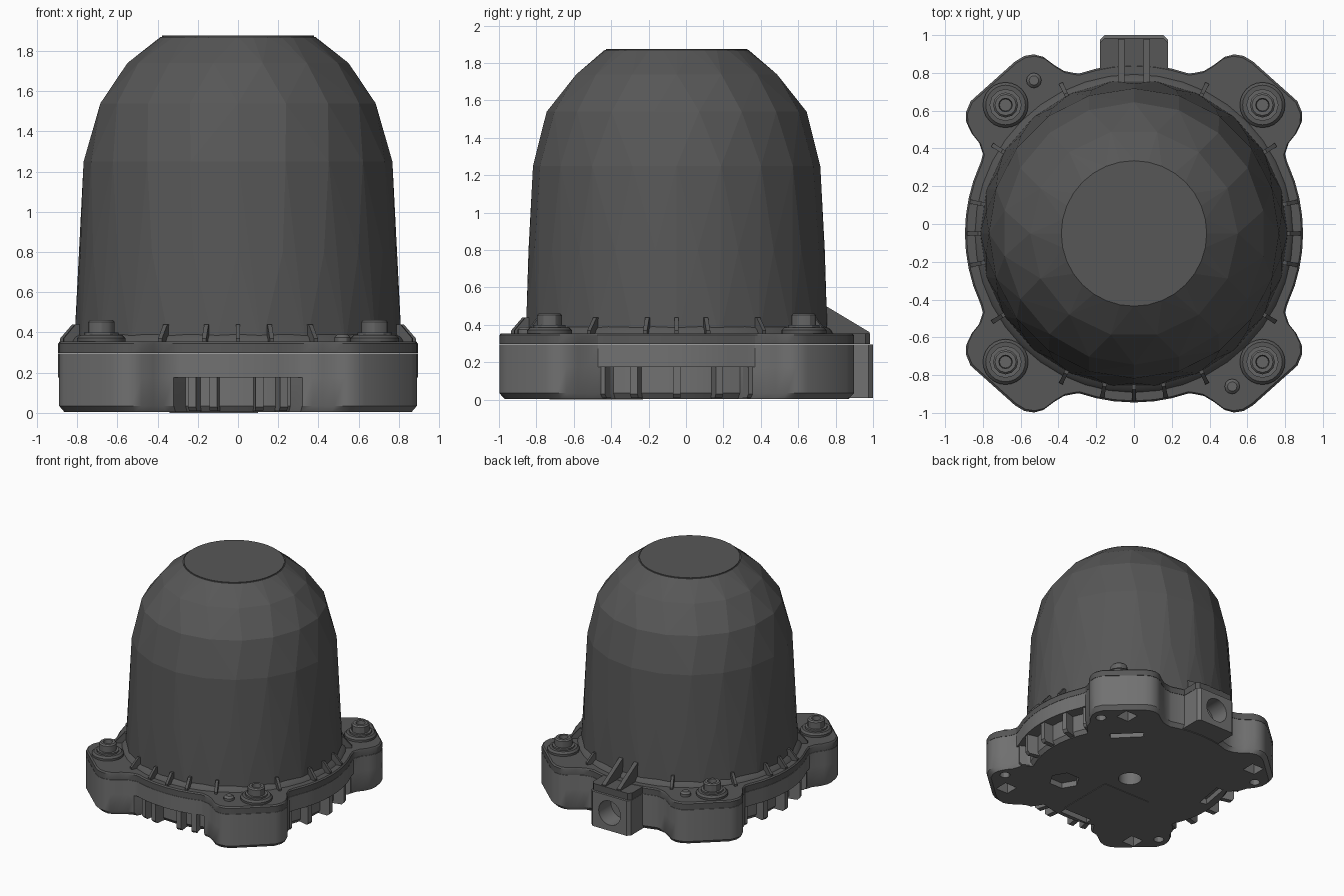
import bpy, bmesh, math
from math import sin, cos, pi, radians
from mathutils import Matrix, Vector

if "Cube" in bpy.data.objects:
    bpy.data.objects.remove(bpy.data.objects["Cube"])

CY = -0.05  # centre line of the dome in y


def material(name, v):
    m = bpy.data.materials.new(name)
    m.use_nodes = True
    m.diffuse_color = (v, v, v, 1)
    m.node_tree.nodes["Principled BSDF"].inputs["Base Color"].default_value = (v, v, v, 1)
    return m


COVER = material("dark grey cover", 0.095)
BASE = material("mid grey base", 0.165)
STEEL = material("grey bolt", 0.13)


def finish(name, bm, mat, smooth=True):
    bmesh.ops.remove_doubles(bm, verts=bm.verts, dist=0.0002)
    bmesh.ops.recalc_face_normals(bm, faces=bm.faces)
    me = bpy.data.meshes.new(name)
    bm.to_mesh(me)
    bm.free()
    ob = bpy.data.objects.new(name, me)
    bpy.context.collection.objects.link(ob)
    me.materials.append(mat)
    if smooth:
        bpy.ops.object.select_all(action='DESELECT')
        ob.select_set(True)
        bpy.context.view_layer.objects.active = ob
        bpy.ops.object.shade_smooth_by_angle(angle=radians(30))
    return ob


def loft(bm, rings):
    """Closed solid through rings of equal length."""
    rows = [[bm.verts.new(p) for p in r] for r in rings]
    n = len(rows[0])
    for a, b in zip(rows, rows[1:]):
        for i in range(n):
            bm.faces.new((a[i], a[(i + 1) % n], b[(i + 1) % n], b[i]))
    bm.faces.new(rows[0][::-1])
    bm.faces.new(rows[-1])


def level(outline, z, s=1.0):
    return [(x * s, CY + (y - CY) * s, z) for x, y in outline]


def circle(r, z, n, x=0, y=CY, turn=0):
    return [(x + r * cos(2 * pi * (i + turn) / n), y + r * sin(2 * pi * (i + turn) / n), z)
            for i in range(n)]


def lathe(bm, profile, n, x=0, y=CY):
    loft(bm, [circle(r, z, n, x, y) for r, z in profile])


def extrude_profile(bm, pts, width, angle=0, origin=(0, CY)):
    """Profile of (radius, z) points given a width, turned about the centre."""
    m = Matrix.Translation((*origin, 0)) @ Matrix.Rotation(radians(angle), 4, 'Z')
    loft(bm, [[m @ Vector((r, s * width / 2, z)) for r, z in pts] for s in (-1, 1)])


# Four-lobed outline: quarter with arcs and one rounded ear, then mirrored
EAR = [(0.80, 0.42), (0.82, 0.48), (0.86, 0.53), (0.888, 0.59), (0.89, 0.64), (0.865, 0.70),
       (0.63, 0.91), (0.58, 0.94), (0.53, 0.948), (0.48, 0.935), (0.42, 0.89), (0.37, 0.86), (0.32, 0.85)]


def outline(side, front, back):
    def quarter(end):
        arc = [(side * cos(radians(a)), side * sin(radians(a))) for a in (0, 6, 12, 18, 25)]
        tip = [(end * cos(radians(a)), end * sin(radians(a))) for a in (71, 77, 83, 90)]
        return arc + EAR + tip
    b, f = quarter(back), quarter(front)
    pts = b + [(-x, y) for x, y in b[-2::-1]]
    pts += [(-x, -y) for x, y in f[1:]] + [(x, -y) for x, y in f[-2:0:-1]]
    return [(x, y + CY) for x, y in pts]


rim = outline(0.895, 0.895, 0.895)
foot = outline(0.80, 0.80, 0.895)

# Base body with side pockets below the rim
bm = bmesh.new()
loft(bm, [level(foot, 0.004, 0.97), level(foot, 0.035), level(foot, 0.175),
          level(rim, 0.175), level(rim, 0.295)])
base = finish("base_body", bm, BASE, False)

# Cable outlet block at the back
block = [(0.18, 0.72), (0.18, 0.975), (0.155, 1.0), (-0.155, 1.0), (-0.18, 0.975), (-0.18, 0.72)]
bm = bmesh.new()
loft(bm, [[(x, y, z) for x, y in block] for z in (0.008, 0.296)])
outlet = finish("cable_outlet", bm, BASE, False)


def cut(target, bm):
    cutter = finish("cutter", bm, BASE, False)
    cutter.hide_render = True
    mod = target.modifiers.new("cut", 'BOOLEAN')
    mod.operation = 'DIFFERENCE'
    mod.solver = 'EXACT'
    mod.object = cutter
    bpy.ops.object.select_all(action='DESELECT')
    target.select_set(True)
    bpy.context.view_layer.objects.active = target
    bpy.ops.object.modifier_apply(modifier=mod.name)
    bpy.data.objects.remove(cutter)
    bpy.ops.object.shade_smooth_by_angle(angle=radians(30))


# Underside holes: centre, hexagon pocket, ear sockets and slots
bm = bmesh.new()


def hole(r, depth, n, x, y, turn=0):
    loft(bm, [circle(r, z, n, x, y, turn) for z in (-0.05, depth)])


hole(0.09, 0.12, 20, 0, CY)
hole(0.12, 0.05, 6, 0.37, -0.40)
for sx in (-1, 1):
    for sy in (-1, 1):
        hole(0.08, 0.10, 4, sx * 0.64, CY + sy * 0.73, 0.5)
        hole(0.04, 0.10, 12, sx * 0.78, CY + sy * 0.58)
for x, y, a in ((0.45, 0.45, 135), (-0.66, 0.15, 80), (-0.05, -0.76, 0)):
    m = Matrix.Translation((x, y, 0)) @ Matrix.Rotation(radians(a), 4, 'Z') @ Matrix.Diagonal((0.26, 0.06, 0.1, 1))
    bmesh.ops.create_cube(bm, size=1, matrix=m)
cut(base, bm)

# Round port in the outlet
bm = bmesh.new()
loft(bm, [[(x, y, z + 0.155) for x, z, _ in circle(0.1, 0, 20, 0, 0)] for y in (0.84, 1.1)])
cut(outlet, bm)

# Ribs dividing the pockets
bm = bmesh.new()
for a in (-27, -15, 0, 15, 27, 153, 165, 180, 195, 207, 255, 262, 277, 285):
    extrude_profile(bm, [(0.77, 0.01), (0.865, 0.01), (0.885, 0.03), (0.885, 0.18), (0.77, 0.18)], 0.04, a)
finish("pocket_ribs", bm, BASE, False)

# Plate under the base
bm = bmesh.new()
bmesh.ops.create_cube(bm, size=1, matrix=Matrix.Translation((-0.12, -0.48, 0.004)) @ Matrix.Diagonal((0.44, 0.5, 0.008, 1)))
finish("underside_plate", bm, BASE, False)

# Cover flange and its tongue over the outlet
bm = bmesh.new()
loft(bm, [level(rim, 0.297), level(rim, 0.345), level(rim, 0.355, 0.99)])
finish("cover_flange", bm, COVER)
bm = bmesh.new()
loft(bm, [[(x, y * 0.985, z) for x, y in block] for z in (0.298, 0.353)])
finish("flange_tongue", bm, COVER)

# Sloped collar where the dome meets the flange
bm = bmesh.new()
lathe(bm, [(0.845, 0.35), (0.83, 0.375), (0.79, 0.40)], 40)
finish("dome_collar", bm, COVER)

# Faceted dome as the hull of stacked rings
bm = bmesh.new()
for r, z, n, turn in ((0.815, 0.33, 22, 0), (0.792, 0.80, 22, 0.5), (0.768, 1.25, 20, 0),
                      (0.695, 1.54, 18, 0.5), (0.55, 1.74, 14, 0), (0.385, 1.87, 32, 0)):
    for p in circle(r, z, n, turn=turn):
        bm.verts.new(p)
bmesh.ops.convex_hull(bm, input=bm.verts)
bmesh.ops.dissolve_limit(bm, angle_limit=radians(1), verts=bm.verts, edges=bm.edges)
finish("dome", bm, COVER, False)

bm = bmesh.new()
lathe(bm, [(0.378, 1.865), (0.378, 1.876)], 40)
finish("dome_top_disc", bm, COVER)

# Small gussets around the collar
bm = bmesh.new()
for a in (-11, 0, 11, 169, 180, 191, 259, 270, 281, 32, 148, 212, 328, 64, 116, 244, 296):
    extrude_profile(bm, [(0.77, 0.345), (0.885, 0.345), (0.885, 0.37), (0.825, 0.44), (0.77, 0.44)], 0.022, a)
finish("collar_gussets", bm, COVER, False)

# Two tall gussets over the outlet
bm = bmesh.new()
for x in (-0.068, 0.068):
    extrude_profile(bm, [(0.70, 0.34), (0.98, 0.34), (0.98, 0.362), (0.75, 0.50), (0.70, 0.50)], 0.034, 90, (x, 0))
finish("outlet_gussets", bm, COVER, False)

# Bolts with washers and socket heads
for sx, side in ((-1, "right"), (1, "left")):
    for sy, end in ((-1, "front"), (1, "back")):
        x, y = sx * 0.68, CY + sy * 0.68
        bm = bmesh.new()
        lathe(bm, [(0.12, 0.35), (0.12, 0.372), (0.105, 0.387)], 24, x, y)
        finish(f"{end}_{side}_washer", bm, COVER)
        bm = bmesh.new()
        lathe(bm, [(0.085, 0.38), (0.085, 0.40), (0.066, 0.40), (0.066, 0.452), (0.056, 0.462),
                   (0.036, 0.462), (0.032, 0.42)], 12, x, y)
        finish(f"{end}_{side}_bolt", bm, STEEL)

# Locating pins on two ears
for x, y, name in ((-0.53, 0.76, "back_pin"), (0.52, -0.86, "front_pin")):
    bm = bmesh.new()
    lathe(bm, [(0.04, 0.35), (0.04, 0.375), (0.025, 0.39)], 12, x, y)
    finish(name, bm, STEEL)
